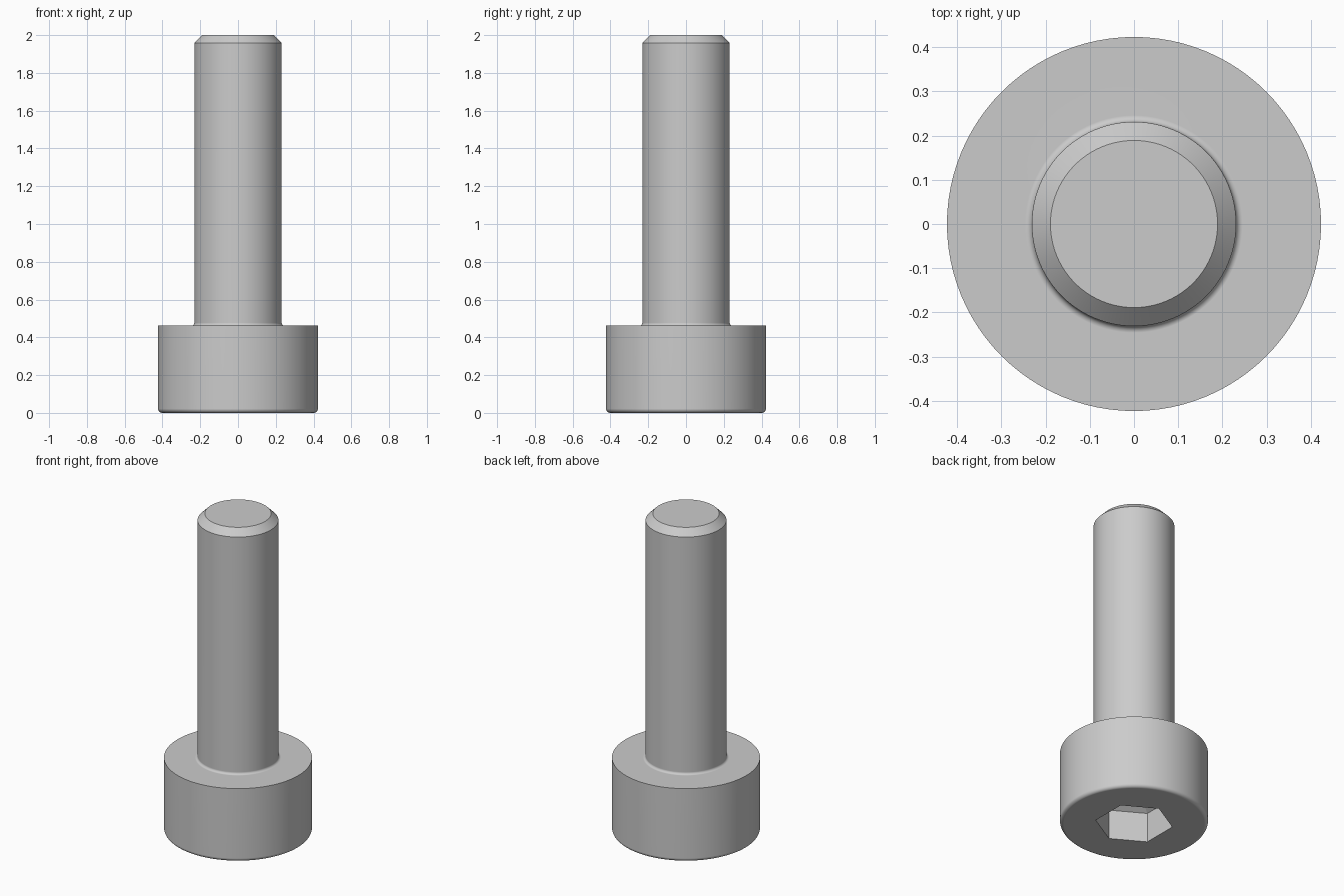
import bpy
import bmesh
from math import cos, sin, pi, radians

cube = bpy.data.objects.get("Cube")
if cube:
    bpy.data.objects.remove(cube, do_unlink=True)

HEAD_R, SHANK_R, HEAD_H, LENGTH = 0.423, 0.231, 0.462, 2.0
ROUND, FILLET, CHAMFER = 0.022, 0.015, 0.042
SOCKET_R, SOCKET_DEPTH, SOCKET_TIP = 0.222, 0.187, 0.31


def arc(cx, cz, radius, start, end, steps=5):
    """Points (r, z) along a circular arc, angles in degrees."""
    angles = [radians(start + (end - start) * i / steps) for i in range(steps + 1)]
    return [(cx + radius * cos(a), cz + radius * sin(a)) for a in angles]


def lathe(name, profile, sides, start=0.0):
    """Revolve an (r, z) profile about z, closing flat ends."""
    bm = bmesh.new()
    rings = []
    for r, z in profile:
        angles = [start + 2 * pi * i / sides for i in range(sides)]
        rings.append([bm.verts.new((r * cos(a), r * sin(a), z)) for a in angles])
    for low, high in zip(rings, rings[1:]):
        for i in range(sides):
            j = (i + 1) % sides
            bm.faces.new((low[i], low[j], high[j], high[i]))
    bm.faces.new(rings[0][::-1])
    bm.faces.new(rings[-1])
    bmesh.ops.remove_doubles(bm, verts=bm.verts, dist=1e-5)
    bmesh.ops.recalc_face_normals(bm, faces=bm.faces)
    mesh = bpy.data.meshes.new(name)
    bm.to_mesh(mesh)
    bm.free()
    obj = bpy.data.objects.new(name, mesh)
    bpy.context.collection.objects.link(obj)
    return obj


# Steel colour
steel = bpy.data.materials.new("grey_steel")
steel.use_nodes = True
colour = (0.6, 0.6, 0.6, 1)
steel.diffuse_color = colour
steel.node_tree.nodes["Principled BSDF"].inputs["Base Color"].default_value = colour

# Head with a rounded lower rim, filleted shank and chamfered tip
profile = arc(HEAD_R - ROUND, ROUND, ROUND, -90, 0)
profile.append((HEAD_R, HEAD_H))
profile += arc(SHANK_R + FILLET, HEAD_H + FILLET, FILLET, 270, 180)
profile += [(SHANK_R, LENGTH - CHAMFER), (SHANK_R - CHAMFER, LENGTH)]
bolt = lathe("socket_head_bolt", profile, 96)
bolt.data.materials.append(steel)

# Hexagonal socket with a pointed floor
cutter = lathe("socket_cutter",
               [(SOCKET_R, -0.1), (SOCKET_R, SOCKET_DEPTH), (0.00001, SOCKET_TIP)],
               6, radians(30))
cutter.hide_render = True
cutter.data.materials.append(steel)

bpy.ops.object.select_all(action='DESELECT')
bpy.context.view_layer.objects.active = bolt
bolt.select_set(True)
cut = bolt.modifiers.new("socket", 'BOOLEAN')
cut.operation = 'DIFFERENCE'
cut.solver = 'EXACT'
cut.object = cutter
bpy.ops.object.modifier_apply(modifier=cut.name)
bpy.data.objects.remove(cutter, do_unlink=True)

# Smooth round walls, crisp rims and flat ends
bpy.ops.object.shade_smooth_by_angle(angle=radians(28))
weighted = bolt.modifiers.new("flat_ends", 'WEIGHTED_NORMAL')
weighted.keep_sharp = True
